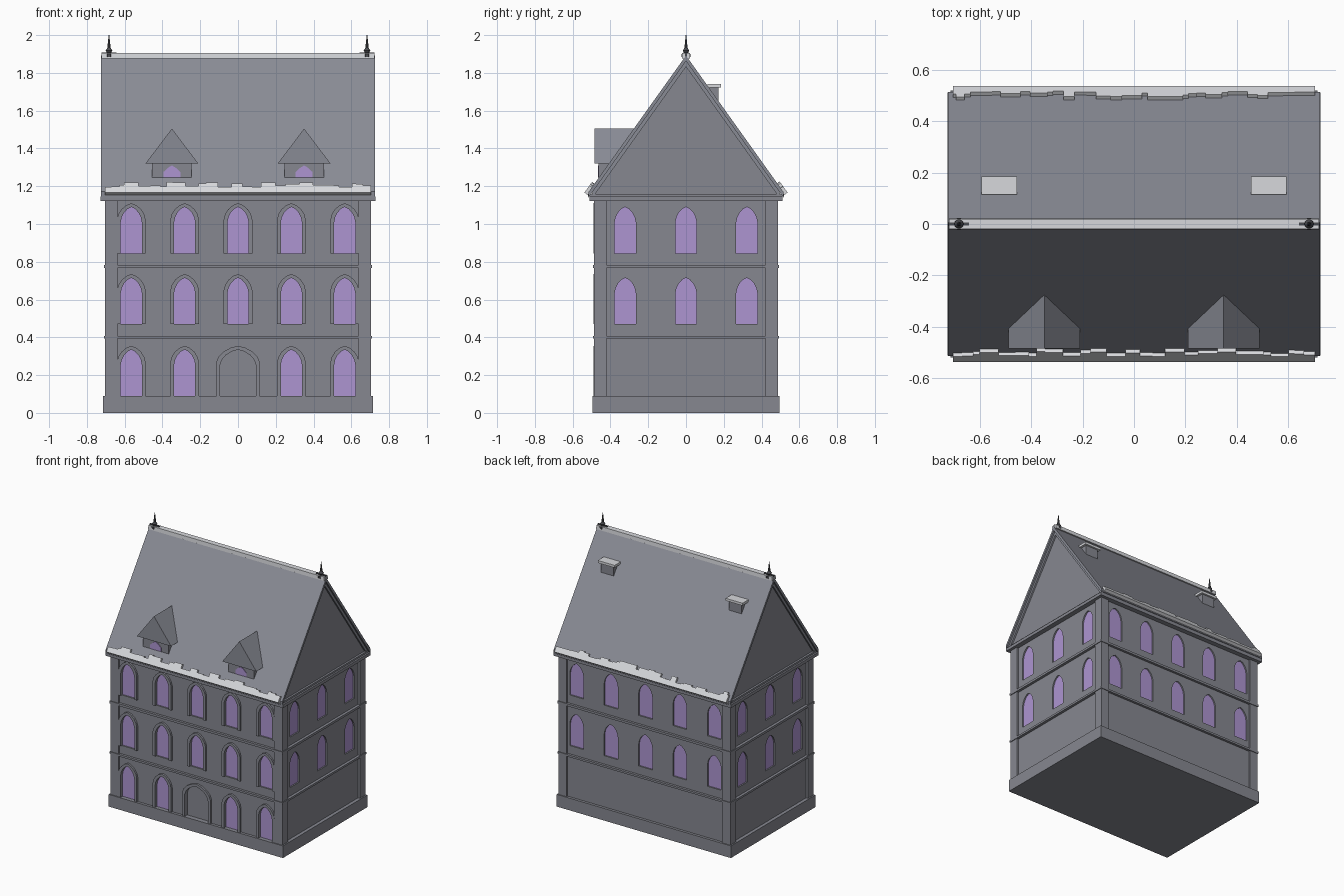
import bpy, bmesh, math, random
from mathutils import Matrix, Vector

cube = bpy.data.objects.get("Cube")
if cube:
    bpy.data.objects.remove(cube)
random.seed(4)


def material(name, rgb):
    m = bpy.data.materials.new(name)
    m.use_nodes = True
    m.diffuse_color = (*rgb, 1)
    m.node_tree.nodes["Principled BSDF"].inputs["Base Color"].default_value = (*rgb, 1)
    return m


STONE = material("grey stone", (0.24, 0.245, 0.28))
SLATE = material("grey slate", (0.25, 0.26, 0.30))
GLASS = material("lilac glass", (0.42, 0.30, 0.64))
SNOW = material("pale trim", (0.68, 0.69, 0.72))
IRON = material("dark iron", (0.07, 0.072, 0.08))


def finish(bm, name, mat):
    bmesh.ops.recalc_face_normals(bm, faces=bm.faces)
    mesh = bpy.data.meshes.new(name)
    bm.to_mesh(mesh)
    bm.free()
    mesh.materials.append(mat)
    ob = bpy.data.objects.new(name, mesh)
    bpy.context.collection.objects.link(ob)
    return ob


def add_box(bm, lo, hi, matrix=Matrix()):
    lo, hi = Vector(lo), Vector(hi)
    place = Matrix.Translation((lo + hi) / 2) @ Matrix.Diagonal((*(hi - lo), 1))
    bmesh.ops.create_cube(bm, size=1, matrix=matrix @ place)


def box(name, lo, hi, mat):
    bm = bmesh.new()
    add_box(bm, lo, hi)
    return finish(bm, name, mat)


def add_prism(bm, outline, d0, d1, matrix):
    """Extrude a (u, z) outline from depth d0 to d1 along local y."""
    rings = [[bm.verts.new(matrix @ Vector((u, d, z))) for u, z in outline] for d in (d0, d1)]
    n = len(outline)
    for i in range(n):
        j = (i + 1) % n
        bm.faces.new((rings[0][i], rings[0][j], rings[1][j], rings[1][i]))
    bm.faces.new(rings[0])
    bm.faces.new(rings[1][::-1])


def arch(u, z, w, h):
    """Pointed arch outline with half width w."""
    rise = [(1, 0.67), (0.9, 0.78), (0.68, 0.88), (0.35, 0.96)]
    right = [(u + w * a, z + h * b) for a, b in rise]
    left = [(u - w * a, z + h * b) for a, b in reversed(rise)]
    return [(u - w, z), (u + w, z)] + right + [(u, z + h)] + left


def turn(degrees):
    return Matrix.Rotation(math.radians(degrees), 4, 'Z')


# Main walls and the openings cut into them
WX, WY, H = 0.69, 0.475, 0.245
walls = box("walls", (-WX, -WY, 0.02), (WX, WY, 1.14), STONE)
cutter, panes, trim = bmesh.new(), bmesh.new(), bmesh.new()
long_us, short_us = [i * 0.2825 for i in range(-2, 3)], [-0.322, 0, 0.322]
for angle, dist, us in ((0, WY, long_us), (180, WY, long_us), (90, WX, short_us), (-90, WX, short_us)):
    M = turn(angle)
    for row, z in enumerate((0.09, 0.47, 0.845)):
        if row == 0 and angle != 0:
            continue
        for u in us:
            door = row == 0 and u == 0
            w = 0.095 if door else 0.056
            add_prism(cutter, arch(u, z, w, H), -dist - 0.03, -dist + 0.016, M)
            if not door:
                add_prism(panes, arch(u, z, w, H), -dist + 0.01, -dist + 0.018, M)
            if angle == 0:
                # Raised surround following the arch
                inner = arch(u, z, w, H)[1:] + [(u - w, z)]
                outer = arch(u, z, w + 0.02, H + 0.02)[1:] + [(u - w - 0.02, z)]
                add_prism(trim, inner + outer[::-1], -dist - 0.014, -dist + 0.005, M)
cut = finish(cutter, "opening_cutter", STONE)
cut.hide_render = True
cut.hide_set(True)
mod = walls.modifiers.new("openings", 'BOOLEAN')
mod.object, mod.operation, mod.solver = cut, 'DIFFERENCE', 'EXACT'
bpy.context.view_layer.objects.active = walls
bpy.ops.object.modifier_apply(modifier=mod.name)
bpy.data.objects.remove(cut)
finish(panes, "window_panes", GLASS)
finish(trim, "window_surrounds", STONE)

# Plinth, corner posts, string courses and cornice
box("plinth", (-0.715, -0.495, 0), (0.715, 0.495, 0.09), STONE)
posts = bmesh.new()
for sx in (-1, 1):
    for sy in (-1, 1):
        c = Vector((sx * 0.672, sy * 0.455, 0))
        add_box(posts, c + Vector((-0.033, -0.033, 0.05)), c + Vector((0.033, 0.033, 1.14)))
finish(posts, "corner_posts", STONE)
for name, x, y, z0, z1 in (("lower_course", 0.71, 0.493, 0.393, 0.408),
                           ("upper_course", 0.71, 0.493, 0.767, 0.784),
                           ("cornice", 0.727, 0.512, 1.122, 1.145),
                           ("eaves_moulding", 0.715, 0.52, 1.145, 1.158)):
    box(name, (-x, -y, z0), (x, y, z1), STONE)

# Gabled roof: solid gable, inner verge and outer slate slab
TOP, PITCH, SIDE = 1.892, 1.4, turn(90)


def chevron(name, drop, thick, y, x, mat):
    a, b = TOP - drop, TOP - drop - thick
    outline = [(-y, a - PITCH * y), (0, a), (y, a - PITCH * y),
               (y, b - PITCH * y), (0, b), (-y, b - PITCH * y)]
    bm = bmesh.new()
    add_prism(bm, outline, -x, x, SIDE)
    return finish(bm, name, mat)


bm = bmesh.new()
add_prism(bm, [(-0.505, 1.15), (0.505, 1.15), (0, TOP - 0.03)], -0.70, 0.70, SIDE)
finish(bm, "gable_walls", STONE)
chevron("roof_slab", 0, 0.03, 0.515, 0.725, SLATE)
chevron("inner_verge", 0.025, 0.035, 0.495, 0.712, SLATE)

# Ridge cap
bm = bmesh.new()
add_prism(bm, [(-0.022, 1.876), (0.022, 1.876), (0.02, 1.904), (-0.02, 1.904)], -0.722, 0.722, SIDE)
finish(bm, "ridge_cap", SNOW)

# Ragged edging along both eaves
tilt = Matrix.Rotation(math.atan(PITCH), 4, 'X')
for name, angle in (("front_eaves_edging", 0), ("back_eaves_edging", 180)):
    bm = bmesh.new()
    place = turn(angle) @ Matrix.Translation((0, -0.518, TOP - PITCH * 0.518)) @ tilt
    x = -0.705
    while x < 0.7:
        end = min(x + random.uniform(0.02, 0.08), 0.705)
        add_box(bm, (x, -0.012, -0.006), (end, random.uniform(0.022, 0.06), 0.016), place)
        x = end
    finish(bm, name, SNOW)

# Dormers, with their backs buried in the roof slope
for side, cx in (("right", -0.35), ("left", 0.35)):
    M = Matrix.Translation((cx, 0, 0))
    box(side + "_dormer_body", (cx - 0.105, -0.463, 1.245), (cx + 0.105, -0.38, 1.325), STONE)
    bm = bmesh.new()
    add_prism(bm, [(-0.14, 1.32), (0.14, 1.32), (0, 1.505)], -0.485, -0.26, M)
    # Pull the roof's back corners forward so they stay under the slope
    for v in bm.verts:
        if v.co.y > -0.3 and v.co.z < 1.4:
            v.co.y = -0.39
    finish(bm, side + "_dormer_roof", SLATE)
    bm = bmesh.new()
    pane = [(-0.045, 1.247), (0.045, 1.247), (0.045, 1.275), (0.02, 1.298),
            (0, 1.31), (-0.02, 1.298), (-0.045, 1.275)]
    add_prism(bm, pane, -0.467, -0.46, M)
    finish(bm, side + "_dormer_window", GLASS)

# Chimneys on the back slope
for side, cx in (("right", -0.525), ("left", 0.525)):
    box(side + "_chimney", (cx - 0.052, 0.125, 1.64), (cx + 0.052, 0.172, 1.725), STONE)
    box(side + "_chimney_cap", (cx - 0.069, 0.115, 1.722), (cx + 0.069, 0.186, 1.74), SNOW)

# Ridge finials: turned spikes on small saddles
profile = [(0.024, 1.885), (0.024, 1.9), (0.012, 1.908), (0.018, 1.918),
           (0.009, 1.932), (0.006, 1.96), (0.0015, 2.0)]
SEG = 10
for side, cx in (("right", -0.683), ("left", 0.683)):
    bm = bmesh.new()
    rings = [[bm.verts.new((cx + r * math.cos(k * math.tau / SEG), r * math.sin(k * math.tau / SEG), z))
              for k in range(SEG)] for r, z in profile]
    for lower, upper in zip(rings, rings[1:]):
        for k in range(SEG):
            bm.faces.new((lower[k], lower[(k + 1) % SEG], upper[(k + 1) % SEG], upper[k]))
    bm.faces.new(rings[0][::-1])
    bm.faces.new(rings[-1])
    add_box(bm, (cx - 0.04, -0.006, 1.885), (cx + 0.04, 0.006, 1.909))
    finish(bm, side + "_finial", IRON)
